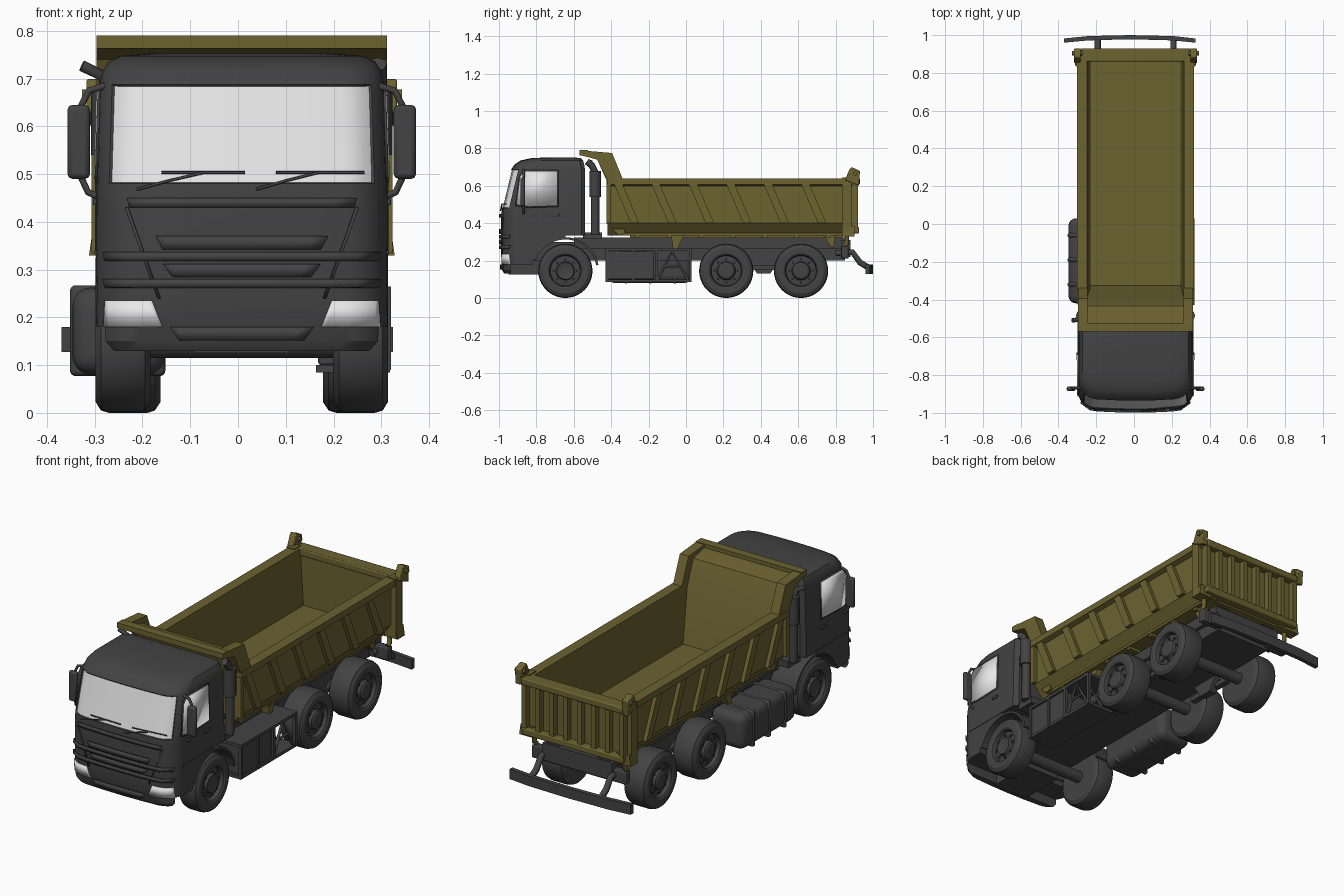
import bpy, bmesh, math
from mathutils import Matrix, Vector

if "Cube" in bpy.data.objects:
    bpy.data.objects.remove(bpy.data.objects["Cube"])

C = 0.008  # truck centreline, mirrors and tank make the bounds slightly uneven

def material(name, rgb):
    m = bpy.data.materials.new(name)
    m.diffuse_color = (*rgb, 1)
    m.use_nodes = True
    m.node_tree.nodes["Principled BSDF"].inputs["Base Color"].default_value = m.diffuse_color
    return m

DARK = material("dark_grey", (0.056, 0.056, 0.056))
OLIVE = material("olive_yellow", (0.15, 0.122, 0.03))
GLASS = material("pale_glass", (0.8, 0.8, 0.8))

def add(name, bm, mat, bevel=0, seg=2):
    bmesh.ops.recalc_face_normals(bm, faces=bm.faces[:])
    me = bpy.data.meshes.new(name)
    bm.to_mesh(me)
    bm.free()
    ob = bpy.data.objects.new(name, me)
    bpy.context.collection.objects.link(ob)
    ob.location.x = C
    me.materials.append(mat)
    if bevel:
        b = ob.modifiers.new("bevel", 'BEVEL')
        b.width, b.segments = bevel, seg
    return ob

def prism(name, pts, axis, a, b, mat, bevel=0, seg=2):
    """Extrude a 2D outline along x (pts y,z), y (pts x,z) or z (pts x,y)."""
    place = {'x': lambda p, t: (t, *p), 'y': lambda p, t: (p[0], t, p[1]), 'z': lambda p, t: (*p, t)}[axis]
    bm = bmesh.new()
    A = [bm.verts.new(place(p, a)) for p in pts]
    B = [bm.verts.new(place(p, b)) for p in pts]
    bm.faces.new(A)
    bm.faces.new(B[::-1])
    n = len(pts)
    for i in range(n):
        bm.faces.new((A[i], B[i], B[(i + 1) % n], A[(i + 1) % n]))
    return add(name, bm, mat, bevel, seg)

def box(name, x0, x1, y0, y1, z0, z1, mat, bevel=0, seg=2):
    return prism(name, [(y0, z0), (y1, z0), (y1, z1), (y0, z1)], 'x', x0, x1, mat, bevel, seg)

def tube(name, pts, r, mat):
    cu = bpy.data.curves.new(name, 'CURVE')
    cu.dimensions, cu.bevel_depth, cu.bevel_resolution, cu.use_fill_caps = '3D', r, 2, True
    sp = cu.splines.new('POLY')
    sp.points.add(len(pts) - 1)
    for p, q in zip(sp.points, pts):
        p.co = (*q, 1)
    cu.materials.append(mat)
    ob = bpy.data.objects.new(name, cu)
    bpy.context.collection.objects.link(ob)
    ob.location.x = C
    return ob

def lathe(name, prof, centre, mat, s=1, n=40):
    """Spin a profile of (x, radius) about an axis parallel to x."""
    bm = bmesh.new()
    vs = [bm.verts.new((s * x, 0, r)) for x, r in prof]
    es = [bm.edges.new(e) for e in zip(vs, vs[1:])]
    bmesh.ops.spin(bm, geom=vs + es, cent=(0, 0, 0), axis=(1, 0, 0), angle=2 * math.pi, steps=n)
    bmesh.ops.remove_doubles(bm, verts=bm.verts[:], dist=1e-4)
    bmesh.ops.translate(bm, verts=bm.verts[:], vec=centre)
    return add(name, bm, mat)

def arc(cy, cz, r, a0, a1, n):
    return [(cy + r * math.cos(math.radians(a0 + (a1 - a0) * i / n)),
             cz + r * math.sin(math.radians(a0 + (a1 - a0) * i / n))) for i in range(n + 1)]

# --- Cab: stacked rounded sections (z, half width, front y, back y)
LEVELS = [(.13, .296, -.972, -.54), (.15, .304, -.984, -.54), (.24, .306, -.988, -.54),
          (.45, .305, -.988, -.54), (.48, .304, -.985, -.54), (.688, .298, -.935, -.54),
          (.715, .292, -.915, -.545), (.735, .28, -.885, -.55), (.747, .255, -.83, -.56),
          (.752, .2, -.74, -.6)]
R = .09

def front_y(x, w, yf):
    over = max(0, min(abs(x), w) - (w - R))
    return yf + .015 * (x / w) ** 2 + R - math.sqrt(max(0, R * R - over * over))

def cab_y(x, z):
    for l0, l1 in zip(LEVELS, LEVELS[1:]):
        if l0[0] <= z <= l1[0]:
            t = (z - l0[0]) / (l1[0] - l0[0])
            return front_y(x, l0[1] + t * (l1[1] - l0[1]), l0[2] + t * (l1[2] - l0[2]))

bm = bmesh.new()
rings = []
for z, w, yf, yb in LEVELS:
    half = [w - R + R * math.sin(math.radians(15 * k)) for k in range(6, -1, -1)] + [(w - R) / 2]
    xs = [-x for x in half] + [0] + half[::-1]
    ring = [(x, front_y(x, w, yf)) for x in xs]
    ring += [(w, yb - .02), (w - .02, yb), (.02 - w, yb), (-w, yb - .02)]
    rings.append([bm.verts.new((x, y, z)) for x, y in ring])
for r0, r1 in zip(rings, rings[1:]):
    n = len(r0)
    for i in range(n):
        bm.faces.new((r0[i], r0[(i + 1) % n], r1[(i + 1) % n], r1[i]))
bm.faces.new(rings[0][::-1])
bm.faces.new(rings[-1])
bmesh.ops.recalc_face_normals(bm, faces=bm.faces[:])
screen = [f for f in bm.faces if .5 < f.calc_center_median().z < .66
          and abs(f.calc_center_median().x) < .274 and f.calc_center_median().y < -.85]
for f in screen:
    f.material_index = 1
for f in bmesh.ops.inset_region(bm, faces=screen, thickness=.004, depth=-.005)['faces']:
    f.material_index = 0
cab = add("cab", bm, DARK)
cab.data.materials.append(GLASS)
# wheel arch and underside cut away
cutters = [prism("arch_cutter", arc(-.645, .145, .178, 0, 350, 35), 'x', -.5, .5, DARK),
           box("bumper_cutter", -.5, .5, -.935, -.4, 0, .18, DARK),
           box("rear_cutter", -.5, .5, -.645, -.4, -.01, .335, DARK)]
bpy.context.view_layer.objects.active = cab
for c in cutters:
    m = cab.modifiers.new("cut", 'BOOLEAN')
    m.operation, m.object, m.solver = 'DIFFERENCE', c, 'EXACT'
    bpy.ops.object.modifier_apply(modifier=m.name)
    bpy.data.objects.remove(c)

def front_strip(name, xb, zb, xt, zt, mat, out=.003, t=.006):
    """Thin trim plate that follows the curved cab front."""
    bm = bmesh.new()
    rows, n = [], 12
    for i in range(n + 1):
        col = []
        for (x0, x1), z in ((xb, zb), (xt, zt)):
            x = x0 + (x1 - x0) * i / n
            col.append(bm.verts.new((x, cab_y(x, z) - out, z)))
        rows.append(col)
    for a, b in zip(rows, rows[1:]):
        bm.faces.new((a[0], b[0], b[1], a[1]))
    ob = add(name, bm, mat)
    s = ob.modifiers.new("thickness", 'SOLIDIFY')
    s.thickness, s.offset = t, 0

# grille bands and bumper trims
for i, (xb, zb, xt, zt) in enumerate([(.165, .342, .18, .37), (.145, .285, .165, .312),
                                      (.285, .318, .29, .337), (.285, .262, .29, .28),
                                      (.13, .152, .15, .18), (.235, .43, .24, .45)]):
    front_strip("grille_band_%d" % i, (-xb, xb), zb, (-xt, xt), zt, DARK, .006, .009)
for s in (1, -1):
    front_strip("headlight", (s * .166, s * .288), .18, (s * .188, s * .285), .235, GLASS)
    front_strip("grille_edge", (s * .17, s * .176), .24, (s * .238, s * .244), .43, DARK, .004)
# windscreen wipers
for name, arm, blade in (("left", (-.22, -.08), (-.168, .007)), ("right", (.03, .16), (.072, .257))):
    tube(name + "_wiper_arm", [(x, cab_y(x, z) - .006, z) for x, z in
         ((arm[0], .468), ((arm[0] + arm[1]) / 2, .487), (arm[1], .503))], .003, DARK)
    tube(name + "_wiper_blade", [(x, cab_y(x, .503) - .004, .503) for x in blade], .003, DARK)

for s in (1, -1):
    # side window with frame, door handle, fender
    for nm, mat, g, out in (("window_frame", DARK, .008, .001), ("side_window", GLASS, 0, .003)):
        bm = bmesh.new()
        pts = [(-.905 - g, .50 - g), (-.84, .49 - g), (-.69 + g, .495 - g), (-.69 + g, .675 + g),
               (-.86 - g, .675 + g), (-.885 - g, .65)]
        bm.faces.new([bm.verts.new((s * (.304 - .006 * (z - .48) / .2 + out), y, z)) for y, z in pts])
        sol = add(nm, bm, mat).modifiers.new("thickness", 'SOLIDIFY')
        sol.thickness, sol.offset = .006, 0
    box("door_handle", s * .30, s * .312, -.72, -.68, .435, .45, DARK, .003)
    box("door_sill", s * .29, s * .308, -.90, -.655, .332, .34, DARK)
    prism("front_fender", arc(-.645, .145, .18, 10, 160, 16) + arc(-.645, .145, .168, 160, 10, 16),
          'x', s * .16, s * .306, DARK)
    # mirrors
    box("mirror", s * .318, s * .365, -.885, -.86, .49, .645, DARK, .01)
    tube("mirror_arm", [(s * x, -.868, z) for x, z in
         ((.285, .685), (.32, .675), (.338, .64), (.335, .49), (.322, .462), (.295, .45))], .007, DARK)

# --- Wheels
def wheel(name, s, y, outer, hw, hub):
    prof = [(-hw, 0), (-hw, .122), (-hw + .012, .14), (-hw + .028, .145), (hw - .028, .145), (hw - .011, .14),
            (hw, .122), (hw, .094), (hw - .006, .085), (hw - .025, .08), (hw - .022, .05), (hw - .008, .045),
            (hw + hub, .035), (hw + hub, 0)]
    cx = s * (outer - hw)
    lathe(name, prof, (cx, y, .145), DARK, s)
    for k in range(8):
        cy, cz = arc(y, .145, .062, 45 * k, 0, 1)[0]
        prism(name + "_bolt", arc(cy, cz, .007, 0, 300, 5), 'x', cx + s * (hw - .03), cx + s * (hw - .014), DARK)

for y, name in ((-.645, "front_wheel"), (.215, "middle_wheel"), (.615, "rear_wheel")):
    for s in (1, -1):
        if y < 0:
            wheel(name, s, y, .306, .0575, -.012)
        else:
            wheel(name, s, y, .302, .066, -.002)
    prism(name + "_axle", arc(y, .145, .03, 0, 337.5, 15), 'x', -.25, .25, DARK)

# --- Chassis
box("chassis_frame", -.16, .16, -.93, .85, .20, .30, DARK)
box("front_underside", -.1, .1, -.95, -.7, .125, .22, DARK)
for s in (1, -1):
    box("chassis_rail", s * .11, s * .18, -.60, .87, .262, .322, DARK)
    prism("rear_suspension", [(.30, .25), (.53, .25), (.45, .13), (.38, .13)], 'x', s * .12, s * .16, DARK)
    box("spring", s * .14, s * .17, .28, .55, .15, .175, DARK)
    box("tail_lamp_bracket", s * .14, s * .27, .83, .87, .21, .275, DARK, .005)
    tube("rear_bumper_arm", [(s * .2, .80, .24), (s * .2, .89, .245), (s * .2, .93, .19), (s * .2, .98, .16)], .016, DARK)
box("cab_rear_mount", -.28, .28, -.55, -.45, .315, .35, DARK)
box("rear_crossmember", -.2, .2, .83, .88, .22, .31, DARK)
prism("rear_bumper_bar", [(-.378, .96), (-.25, .972), (-.03, .978), (.2, .972), (.317, .96),
      (.317, .982), (.2, .995), (-.03, 1.0), (-.25, .995), (-.378, .982)], 'z', .128, .18, DARK)

# --- Fuel tank on the left, equipment box and truss on the right
box("fuel_tank", -.355, -.16, -.42, .03, .08, .263, DARK, .04, 4)
for y in (-.32, -.19, -.06):
    box("tank_strap", -.36, -.16, y - .012, y + .012, .077, .267, DARK, .04, 4)
box("equipment_box", .16, .305, -.42, -.17, .1, .25, DARK, .006)
box("box_lid", .16, .312, -.43, .03, .25, .265, DARK)
box("lower_shelf", .155, .31, -.43, .03, .085, .1, DARK)
for y in (-.43, -.29, -.165, .015):
    box("side_upright", .295, .312, y, y + .015, .09, .26, DARK)
for x in (.3, .2):
    tube("truss", [(x, -.15, .1), (x, -.075, .25), (x, .01, .1)], .008, DARK)
    tube("truss_tie", [(x, -.115, .17), (x, -.035, .17)], .007, DARK)

# --- Air intake and exhaust behind the cab
for s in (1, -1):
    tube("stack_lower", [(s * .285, -.485, .34), (s * .285, -.485, .56)], .022, DARK)
    tube("stack_filter", [(s * .285, -.485, .54), (s * .285, -.485, .68)], .031, DARK)
tube("intake_top", [(.285, -.485, .67), (.285, -.505, .71), (.285, -.53, .73)], .018, DARK)
tube("exhaust_tip", [(-.285, -.495, .67), (-.29, -.505, .705), (-.335, -.51, .727)], .012, DARK)

# --- Dump bed
box("bed_floor", -.245, .245, -.36, .88, .335, .35, OLIVE)
prism("bed_front_wall", [(-.57, .765), (-.475, .74), (-.425, .63), (-.425, .40), (-.36, .335), (-.325, .345),
      (-.39, .64), (-.435, .75), (-.52, .77), (-.57, .775)], 'x', -.262, .262, OLIVE)
box("canopy_lip", -.304, .304, -.57, -.525, .763, .79, OLIVE)
box("bed_subframe", -.12, .12, -.30, .84, .315, .336, OLIVE)
for s in (1, -1):
    prism("bed_side", [(s * x, z) for x, z in ((.237, .345), (.256, .64), (.31, .64), (.31, .607), (.286, .598),
          (.286, .40), (.235, .335), (.2, .335), (.2, .345))], 'y', -.42, .89, OLIVE)
    prism("canopy_cheek", [(-.57, .79), (-.395, .775), (-.34, .64), (-.42, .63), (-.475, .74), (-.57, .765)],
          'x', s * .254, s * .304, OLIVE)
    for i in range(6):  # slanted ribs
        y = -.385 + .2 * i
        prism("side_rib", [(y, .61), (y + .045, .61), (y + .135, .40), (y + .09, .40)], 'x', s * .28, s * .306, OLIVE)
    box("front_post", s * .28, s * .306, -.425, -.40, .40, .61, OLIVE)
    box("rear_post", s * .27, s * .315, .835, .885, .335, .645, OLIVE)
    prism("rear_post_foot", [(s * .24, .33), (s * .32, .33), (s * .312, .385), (s * .24, .385)], 'y', .84, .9, OLIVE)
    prism("tailgate_hinge", [(.85, .63), (.925, .60), (.93, .68), (.885, .70), (.875, .69)],
          'x', s * .29, s * .325, OLIVE, .004)
    tube("hinge_pin", [(s * .28, .905, .665), (s * .335, .905, .665)], .012, OLIVE)
    tube("gate_latch", [(s * .26, .86, .34), (s * .26, .86, .29), (s * .26, .845, .28)], .012, OLIVE)
    for y in (-.07, .75):  # bed supports
        prism("bed_support", [(y - .01, .34), (y + .06, .34), (y + .025, .265), (y, .265)] if y < 0 else
              [(y - .02, .34), (y + .05, .34), (y + .04, .265), (y + .02, .28)], 'x', s * .18, s * .22, OLIVE)
for i in range(7):  # cross beams under the bed
    box("cross_beam", -.24, .24, -.27 + .17 * i, -.245 + .17 * i, .32, .337, OLIVE)

# --- Tailgate
box("tailgate", -.285, .285, .865, .89, .345, .64, OLIVE)
box("tailgate_top_bar", -.29, .29, .86, .93, .605, .64, OLIVE, .006)
box("tailgate_bottom_bar", -.29, .29, .87, .925, .345, .38, OLIVE, .006)
for i in range(8):
    x = -.28 + .08 * i
    box("tailgate_rib", x - .012, x + .012, .88, .92, .37, .61, OLIVE)

# --- Smooth shading with sharp edges kept
bpy.ops.object.select_all(action='DESELECT')
for ob in bpy.context.scene.objects:
    if ob.type == 'MESH':
        ob.select_set(True)
        bpy.context.view_layer.objects.active = ob
bpy.ops.object.shade_smooth_by_angle(angle=math.radians(30))
